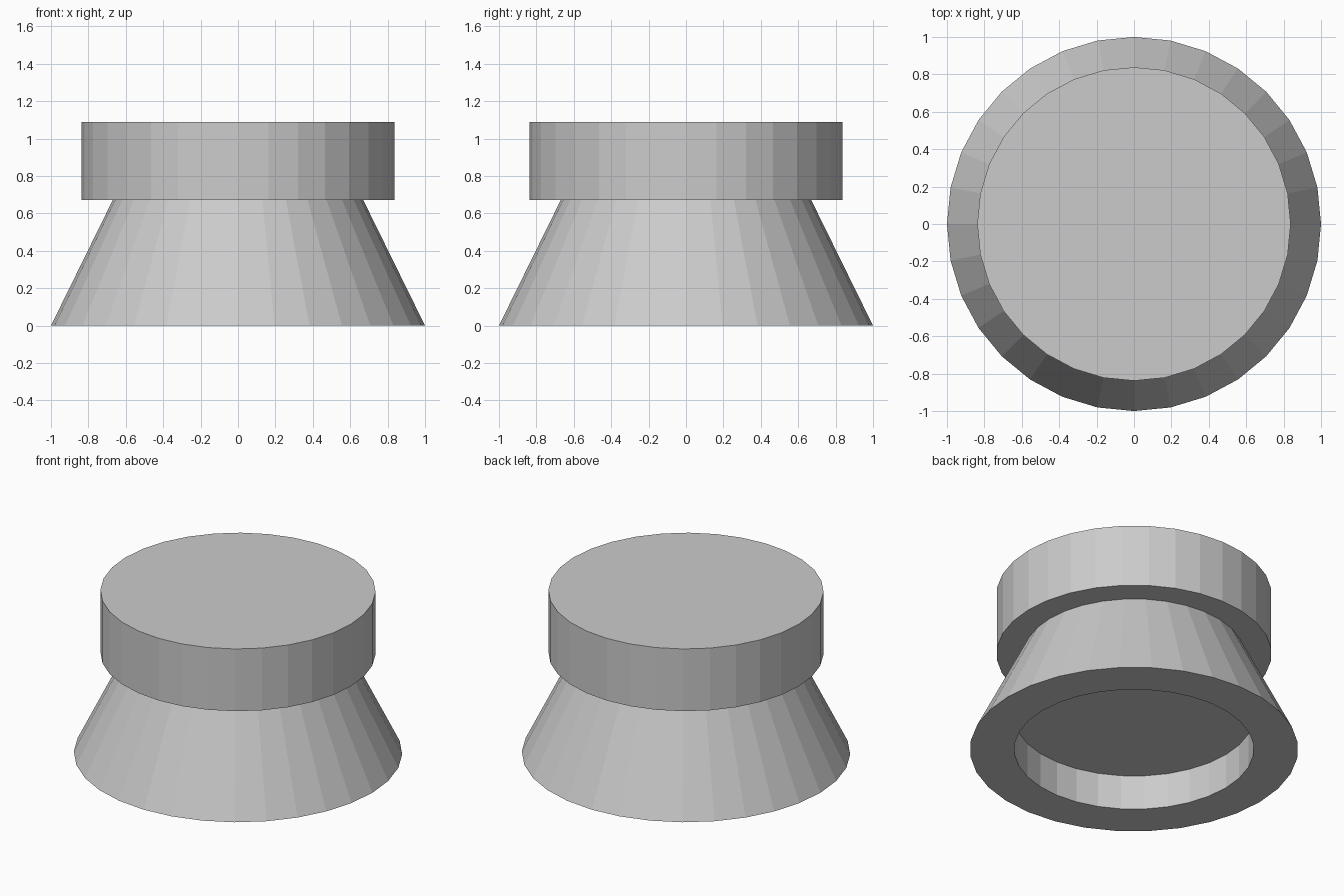
import bpy
import bmesh
from math import cos, sin, pi

if "Cube" in bpy.data.objects:
    bpy.data.objects.remove(bpy.data.objects["Cube"])

SIDES = 32


def lathe(name, profile):
    """Closed solid from (radius, z) rings, with n-gon caps at both ends."""
    bm = bmesh.new()
    rings = [[bm.verts.new((r * cos(2 * pi * i / SIDES), r * sin(2 * pi * i / SIDES), z))
              for i in range(SIDES)] for r, z in profile]
    for a, b in zip(rings, rings[1:]):
        for i in range(SIDES):
            j = (i + 1) % SIDES
            bm.faces.new((a[i], a[j], b[j], b[i]))
    bm.faces.new(rings[0][::-1])
    bm.faces.new(rings[-1])
    bmesh.ops.recalc_face_normals(bm, faces=bm.faces)
    mesh = bpy.data.meshes.new(name)
    bm.to_mesh(mesh)
    bm.free()
    obj = bpy.data.objects.new(name, mesh)
    bpy.context.collection.objects.link(obj)
    return obj


# Recess ceiling, recess wall, flat foot, sloped skirt, cap underside, cap wall and top
lathe("round_knob", [
    (0.73, 0.233),
    (0.73, 0.0),
    (1.0, 0.0),
    (0.67, 0.671),
    (0.838, 0.671),
    (0.838, 1.089),
])
